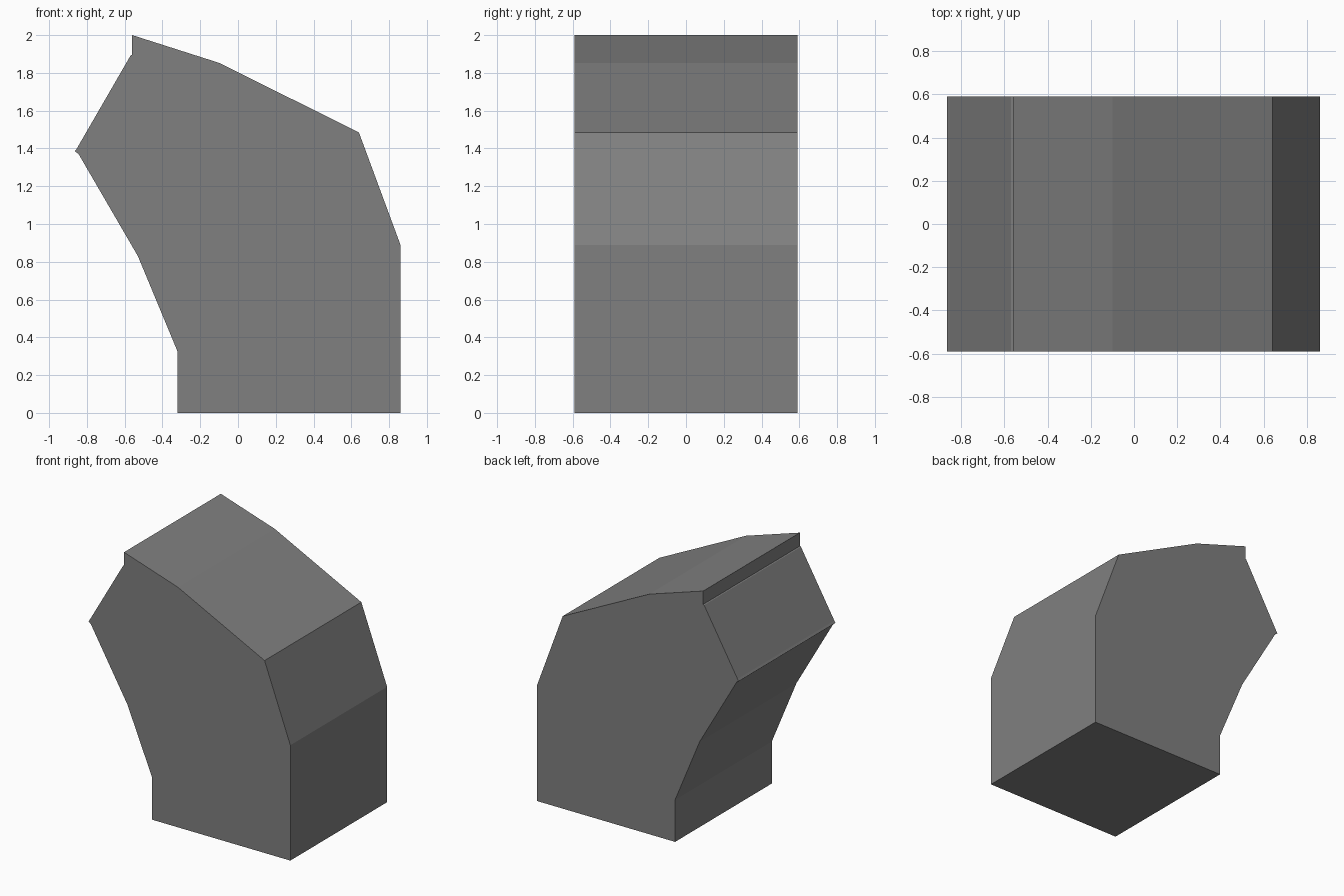
import bpy, bmesh

if "Cube" in bpy.data.objects:
    bpy.data.objects.remove(bpy.data.objects["Cube"])

HALF_DEPTH = 0.59

# Side outline of the angled elbow (x, z)
outline = [
    (-0.32, 0.0), (0.86, 0.0), (0.86, 0.89), (0.64, 1.485),
    (-0.10, 1.853), (-0.56, 2.0), (-0.56, 1.897), (-0.568, 1.893),
    (-0.853, 1.40), (-0.864, 1.385), (-0.845, 1.372),
    (-0.53, 0.83), (-0.32, 0.325),
]

grey = bpy.data.materials.new("mid_grey")
grey.diffuse_color = (0.216, 0.216, 0.216, 1.0)
grey.use_nodes = True
grey.node_tree.nodes["Principled BSDF"].inputs["Base Color"].default_value = grey.diffuse_color

# Elbow block: extrude the outline through the depth
bm = bmesh.new()
face = bm.faces.new([bm.verts.new((x, -HALF_DEPTH, z)) for x, z in outline])
result = bmesh.ops.extrude_face_region(bm, geom=[face], use_keep_orig=True)
new_verts = [g for g in result["geom"] if isinstance(g, bmesh.types.BMVert)]
bmesh.ops.translate(bm, verts=new_verts, vec=(0, 2 * HALF_DEPTH, 0))
bmesh.ops.recalc_face_normals(bm, faces=bm.faces)

mesh = bpy.data.meshes.new("elbow_block")
bm.to_mesh(mesh)
bm.free()
mesh.materials.append(grey)
bpy.context.collection.objects.link(bpy.data.objects.new("elbow_block", mesh))
